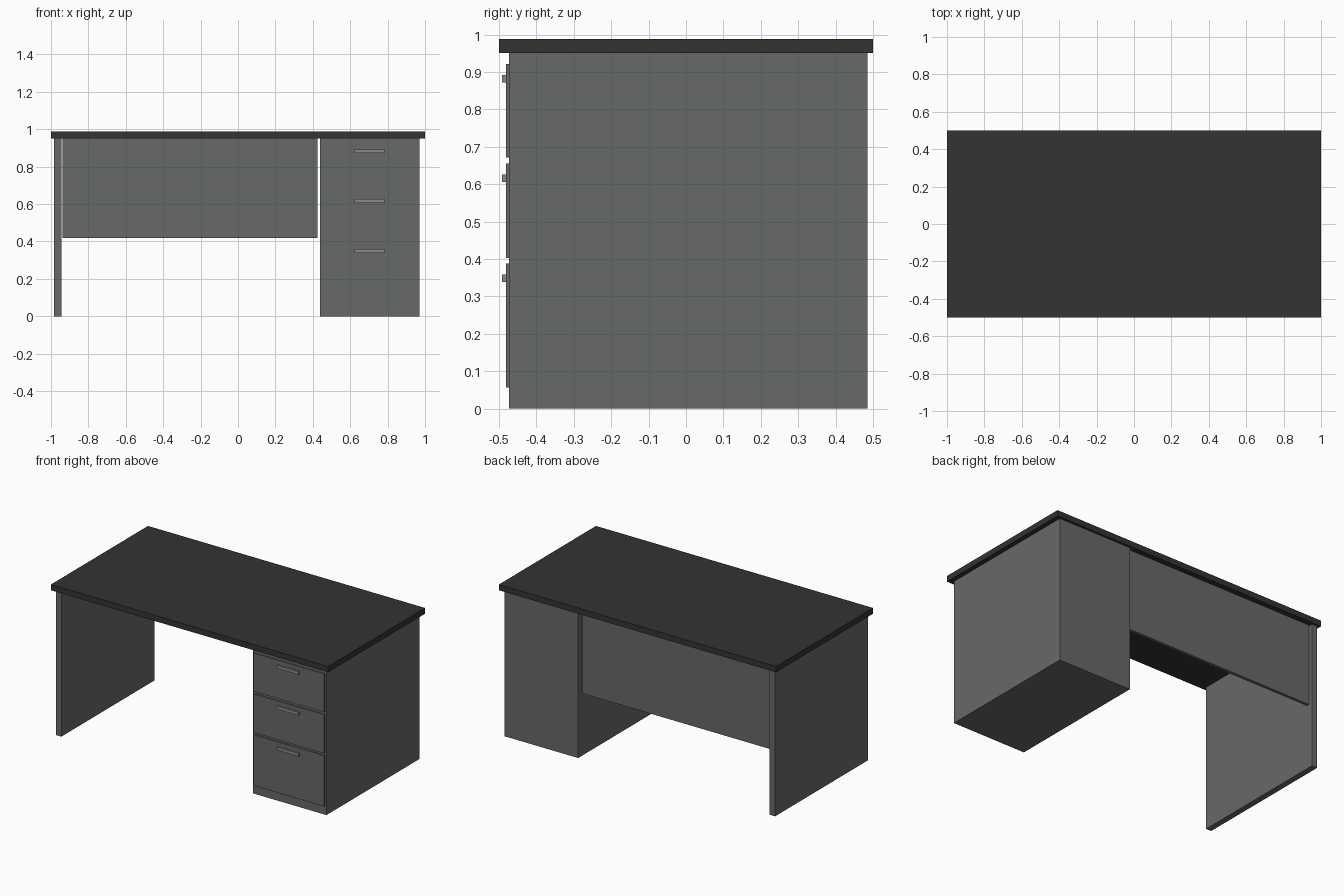
import bpy

if "Cube" in bpy.data.objects:
    bpy.data.objects.remove(bpy.data.objects["Cube"])


def material(name, rgb):
    m = bpy.data.materials.new(name)
    m.diffuse_color = (*rgb, 1)
    m.use_nodes = True
    m.node_tree.nodes["Principled BSDF"].inputs["Base Color"].default_value = m.diffuse_color
    return m


def box(name, x, y, z, mat):
    """Box spanning the given (min, max) ranges."""
    bpy.ops.mesh.primitive_cube_add(size=1, location=[sum(r) / 2 for r in (x, y, z)])
    ob = bpy.context.object
    ob.name = name
    ob.scale = [r[1] - r[0] for r in (x, y, z)]
    bpy.ops.object.transform_apply(location=False, rotation=False, scale=True)
    ob.data.materials.append(mat)
    return ob


dark = material("dark_top", (0.035, 0.033, 0.031))
grey = material("grey_body", (0.135, 0.14, 0.138))
light = material("handle_grey", (0.25, 0.25, 0.23))

DEPTH = (-0.473, 0.485)
UNDER = 0.95

# Worktop
box("desk_top", (-1, 1), (-0.5, 0.5), (UNDER, 0.988), dark)

# Side support, back panel and drawer cabinet
box("side_panel", (-0.983, -0.944), DEPTH, (0, UNDER), grey)
box("modesty_panel", (-0.937, 0.425), (0.445, 0.465), (0.418, UNDER), grey)
box("drawer_cabinet", (0.439, 0.97), DEPTH, (0, UNDER), grey)

# Drawer fronts, each with a bar handle
drawers = [
    ("top", (0.671, 0.921), 0.882),
    ("middle", (0.402, 0.655), 0.616),
    ("bottom", (0.056, 0.388), 0.349),
]
for label, z, hz in drawers:
    box(f"{label}_drawer_front", (0.448, 0.959), (-0.481, DEPTH[0]), z, grey)
    box(f"{label}_drawer_handle", (0.624, 0.782), (-0.492, -0.481),
        (hz - 0.01, hz + 0.01), light)
